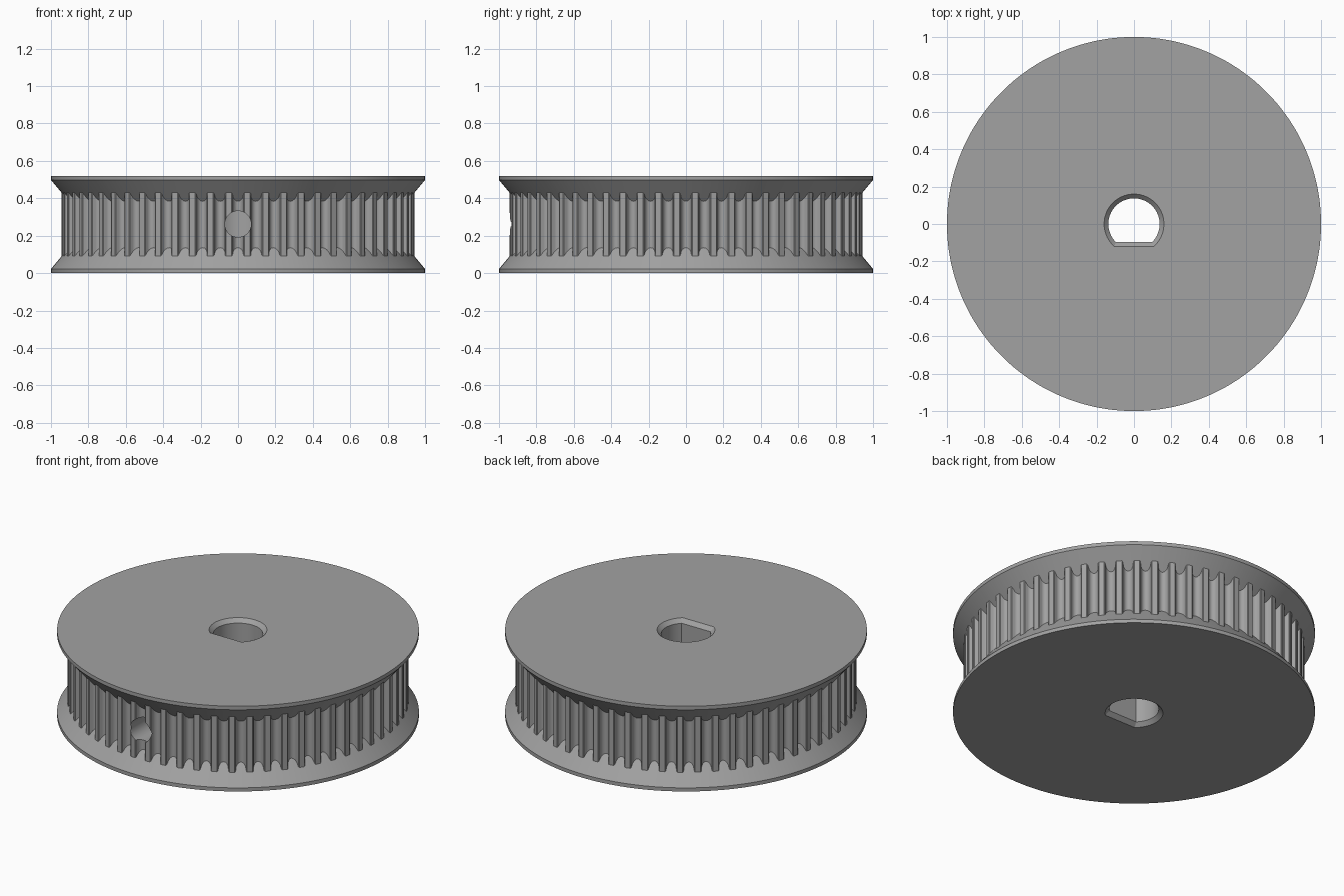
import bpy, bmesh, math
from mathutils import Matrix

if "Cube" in bpy.data.objects:
    bpy.data.objects.remove(bpy.data.objects["Cube"])

H = 0.52            # total height
TEETH = 60
R = 0.9425          # tooth tip radius
RIM = 0.022         # flange rim thickness
SLOPE = 1.2         # flange cone rise per unit of radius

metal = bpy.data.materials.new("grey metal")
metal.diffuse_color = (0.36, 0.36, 0.36, 1)
metal.use_nodes = True
metal.node_tree.nodes["Principled BSDF"].inputs["Base Color"].default_value = metal.diffuse_color


def make_object(name, bm):
    bmesh.ops.recalc_face_normals(bm, faces=bm.faces)
    mesh = bpy.data.meshes.new(name)
    bm.to_mesh(mesh)
    bm.free()
    mesh.materials.append(metal)
    ob = bpy.data.objects.new(name, mesh)
    bpy.context.collection.objects.link(ob)
    return ob


def loft(name, rings):
    """Closed solid through a stack of equally long point rings."""
    bm = bmesh.new()
    rows = [[bm.verts.new(p) for p in ring] for ring in rings]
    n = len(rows[0])
    for a, b in zip(rows, rows[1:]):
        for i in range(n):
            j = (i + 1) % n
            bm.faces.new((a[i], a[j], b[j], b[i]))
    bm.faces.new(rows[0][::-1])
    bm.faces.new(rows[-1])
    return make_object(name, bm)


# Belt groove half profile: (sideways, depth below tooth tip)
half = [(0, .0375), (.0107, .0354), (.0198, .029), (.0259, .020),
        (.028, .0095), (.030, .003), (.0345, 0)]
groove = [(-x, d) for x, d in half[:0:-1]] + half

# Toothed outline as (angle, radius)
outline = []
for k in range(TEETH):
    centre = -math.pi / 2 + k * 2 * math.pi / TEETH
    for x, d in groove:
        outline.append((centre + math.atan2(x, R - d), math.hypot(x, R - d)))


def rim_ring(z):
    return [(math.cos(a), math.sin(a), z) for a, r in outline]


def tooth_ring(top):
    ring = []
    for a, r in outline:
        z = RIM + SLOPE * (1 - r)
        ring.append((r * math.cos(a), r * math.sin(a), H - z if top else z))
    return ring


# Pulley body: rims, flange cones and teeth in one solid
pulley = loft("toothed_pulley", [
    rim_ring(0), rim_ring(RIM), tooth_ring(False),
    tooth_ring(True), rim_ring(H - RIM), rim_ring(H)])


# D-shaped shaft bore, chamfered at both ends
def d_ring(z, off, n=64):
    r, flat = 0.137 + off, 0.097 + off
    start = -math.asin(flat / r)
    sweep = math.pi - 2 * start
    return [(r * math.cos(start + sweep * i / n),
             r * math.sin(start + sweep * i / n), z) for i in range(n + 1)]


C = 0.023
cutters = [loft("bore_cutter", [
    d_ring(-0.02, C + 0.02), d_ring(C, 0),
    d_ring(H - C, 0), d_ring(H + 0.02, C + 0.02)])]

# Two set screw holes, front and left, running into the bore
for name, turn in (("front_screw_cutter", 0), ("left_screw_cutter", -math.pi / 2)):
    bm = bmesh.new()
    bmesh.ops.create_cone(bm, cap_ends=True, segments=40, radius1=0.07,
                          radius2=0.07, depth=1.0)
    bm.transform(Matrix.Translation((0, 0, 0.262))
                 @ Matrix.Rotation(turn, 4, 'Z')
                 @ Matrix.Translation((0, -0.54, 0))
                 @ Matrix.Rotation(math.pi / 2, 4, 'X'))
    cutters.append(make_object(name, bm))

# Cut the holes, then drop the cutters
bpy.context.view_layer.objects.active = pulley
pulley.select_set(True)
for cutter in cutters:
    cutter.hide_render = True
    mod = pulley.modifiers.new(cutter.name, 'BOOLEAN')
    mod.operation = 'DIFFERENCE'
    mod.solver = 'EXACT'
    mod.object = cutter
    bpy.ops.object.modifier_apply(modifier=mod.name)
    bpy.data.objects.remove(cutter)

bpy.ops.object.shade_smooth_by_angle(angle=math.radians(30))
